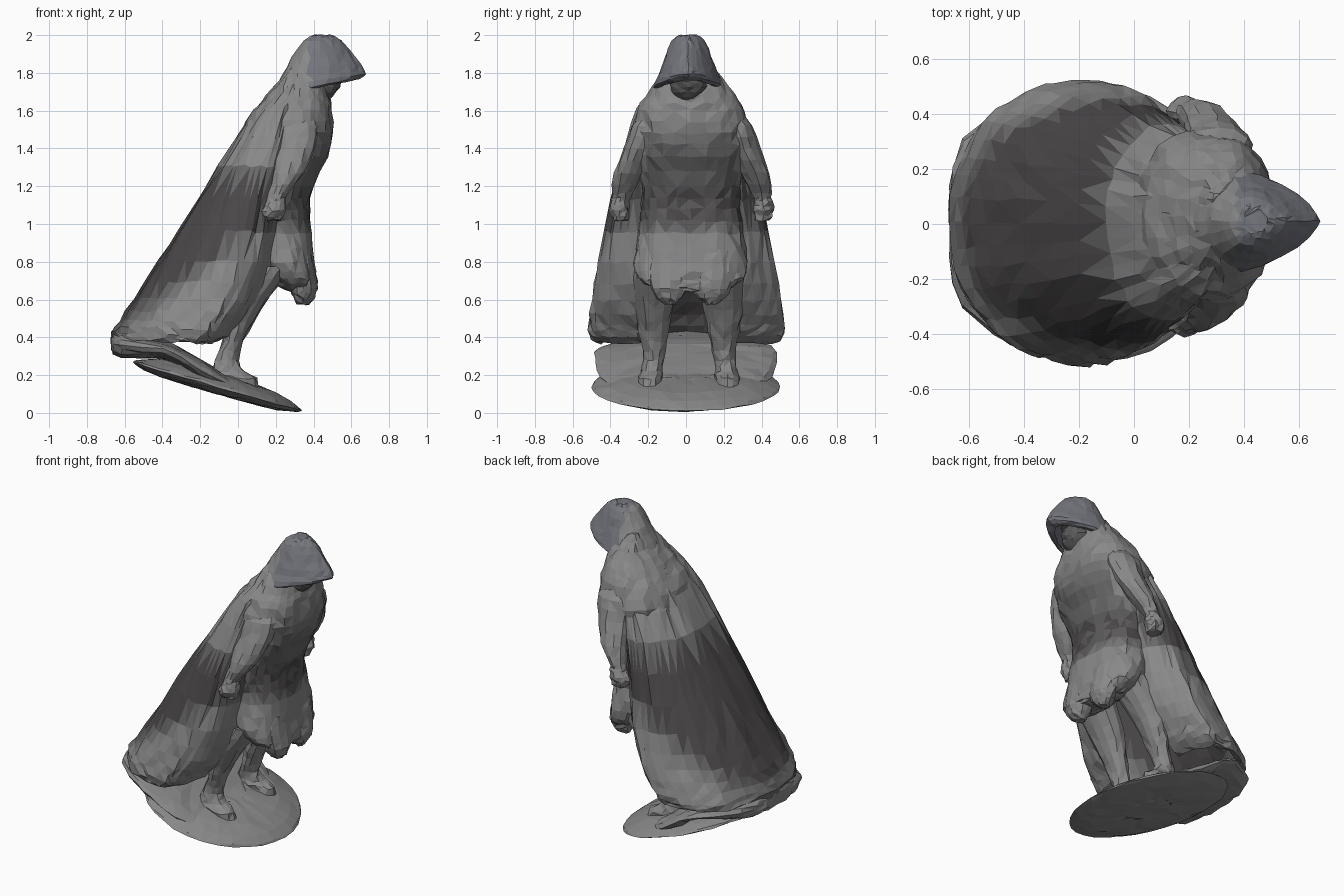
import bpy, bmesh, math, random
from mathutils import Vector

if "Cube" in bpy.data.objects:
    bpy.data.objects.remove(bpy.data.objects["Cube"])

random.seed(4)

# Weathering ramp from light stone to dark wash, plus a bluish hood tone
LIGHT, DARK, STEPS = Vector((0.25, 0.25, 0.25)), Vector((0.07, 0.064, 0.066)), 6
MATS = []
for i in range(STEPS):
    m = bpy.data.materials.new("stone_%d" % i)
    m.diffuse_color = (*LIGHT.lerp(DARK, i / (STEPS - 1)), 1)
    m.use_nodes = True
    m.node_tree.nodes["Principled BSDF"].inputs["Base Color"].default_value = m.diffuse_color
    MATS.append(m)
slate = bpy.data.materials.new("slate")
slate.diffuse_color = (0.18, 0.185, 0.21, 1)
slate.use_nodes = True
slate.node_tree.nodes["Principled BSDF"].inputs["Base Color"].default_value = slate.diffuse_color
MATS.append(slate)


def shade(t):
    return round(max(0.0, min(1.0, t + random.uniform(-0.06, 0.06))) * (STEPS - 1))


def fade(v, lo, hi):
    return max(0.0, min(1.0, (v - lo) / (hi - lo)))


def spow(v, p):
    return math.copysign(abs(v) ** p, v)


def section(z, x0, x1, ry, cy=0.0, n=22, p=1.0, front=1.0, tilt=0.0, taper=0.0):
    """Horizontal oval ring from x0 to x1; front and taper narrow the +x end."""
    cx, rx, pts = (x0 + x1) / 2, (x1 - x0) / 2, []
    for i in range(n):
        a = 2 * math.pi * i / n
        c, s = math.cos(a), math.sin(a)
        x = cx + rx * spow(c, p)
        y = cy + ry * spow(s, front if c > 0 else p) * (1 - taper * c)
        pts.append(Vector((x, y, z + tilt * (x - cx))))
    return pts


def catmull(a, b, c, d, t):
    return 0.5 * (2 * b + (c - a) * t + (2 * a - 5 * b + 4 * c - d) * t * t
                  + (3 * b - a - 3 * c + d) * t ** 3)


def loft(name, rings, steps=2, closed=True, jitter=0.006, paint=lambda c: 0):
    """Skin rings smoothly, roughen the surface and colour the faces by place."""
    full = []
    for i in range(len(rings) - 1):
        q = [rings[max(0, i - 1)], rings[i], rings[i + 1], rings[min(len(rings) - 1, i + 2)]]
        for k in range(steps):
            full.append([catmull(*p, k / steps) for p in zip(*q)])
    full.append(rings[-1])
    bm = bmesh.new()
    rows = []
    for ring in full:
        row = []
        for p in ring:
            v = p + Vector([random.uniform(-jitter, jitter) for _ in range(3)])
            v.z = max(v.z, 0.0)
            row.append(bm.verts.new(v))
        rows.append(row)
    n = len(rows[0])
    for r, s in zip(rows, rows[1:]):
        for i in range(n if closed else n - 1):
            j = (i + 1) % n
            bm.faces.new((r[i], r[j], s[j], s[i]))
    if closed:
        bm.faces.new(rows[0])
        bm.faces.new(rows[-1])
    bmesh.ops.recalc_face_normals(bm, faces=bm.faces)
    bmesh.ops.triangulate(bm, faces=bm.faces)
    for f in bm.faces:
        f.material_index = paint(f.calc_center_median())
    me = bpy.data.meshes.new(name)
    bm.to_mesh(me)
    bm.free()
    for m in MATS:
        me.materials.append(m)
    ob = bpy.data.objects.new(name, me)
    bpy.context.collection.objects.link(ob)
    return ob


def cloak_paint(c):
    return shade(fade(c.z - 0.75 * c.x, 0.82, 0.96) * fade(-c.z, -1.32, -1.18))


def tunic_paint(c):
    t = fade(c.z, 0.92, 1.02) * fade(-c.z, -1.3, -1.16)
    chest = 0.55 * fade(c.z, 1.1, 1.2) * fade(-c.z, -1.6, -1.4)
    return shade(max(t * 0.9, chest if abs(c.y - 0.03) < 0.24 else 0))


# Tilted lens-shaped base
base = []
for r, h in [(0.3, -0.036), (0.72, -0.03), (0.97, -0.008), (1.0, 0.012),
             (0.72, 0.06), (0.3, 0.078)]:
    base.append([Vector((-0.11 + 0.44 * r * math.cos(a), 0.49 * r * math.sin(a),
                         0.137 - 0.284 * 0.44 * r * math.cos(a) + h))
                 for a in [2 * math.pi * i / 32 for i in range(32)]])
loft("base", base, jitter=0.004)

# Train of the cloak running down onto the base (sections along x)
train = []
for x, z0, z1, ry in [(-0.67, 0.33, 0.40, 0.14), (-0.62, 0.29, 0.43, 0.31),
                      (-0.40, 0.285, 0.385, 0.47), (-0.30, 0.245, 0.34, 0.48),
                      (-0.20, 0.17, 0.285, 0.47), (-0.08, 0.12, 0.215, 0.43),
                      (0.02, 0.10, 0.15, 0.34)]:
    train.append([Vector((x, ry * spow(math.cos(a), 0.8),
                          (z0 + z1) / 2 + (z1 - z0) / 2 * spow(math.sin(a), 0.8)))
                  for a in [2 * math.pi * i / 20 for i in range(20)]])
loft("cloak_train", train)

# Open cloak whose front edges wrap inward: z, back x, widest x, front x, half width
cloak = []
for z, xb, cx, xf, w in [(0.385, -0.645, -0.25, -0.13, 0.47), (0.42, -0.65, -0.2, -0.05, 0.495),
                         (0.48, -0.61, -0.16, 0.0, 0.495), (0.60, -0.53, -0.08, 0.10, 0.48),
                         (0.80, -0.40, -0.01, 0.19, 0.445), (1.13, -0.19, 0.06, 0.24, 0.38),
                         (1.45, 0.01, 0.18, 0.30, 0.30), (1.60, 0.115, 0.24, 0.32, 0.24),
                         (1.72, 0.23, 0.30, 0.34, 0.15)]:
    ring = []
    for i in range(37):
        a = math.radians(-152 + 304 * i / 36)
        fold = 1 + 0.012 * math.sin(11 * a)
        c = math.cos(a)
        ring.append(Vector((cx - (cx - xb if c > 0 else xf - cx) * c * fold,
                            0.005 + w * spow(math.sin(a), 0.9) * fold, z)))
    cloak.append(ring)
cloak_ob = loft("cloak", cloak, closed=False, jitter=0.008, paint=cloak_paint)
solid = cloak_ob.modifiers.new("thickness", 'SOLIDIFY')
solid.thickness = 0.04
solid.offset = 0

# Shoulders, chest and tunic down to the hem: z, back x, front x, half width
body = [(1.86, 0.28, 0.40, 0.10), (1.77, 0.225, 0.46, 0.17), (1.68, 0.15, 0.485, 0.235),
        (1.60, 0.085, 0.495, 0.285), (1.48, 0.01, 0.505, 0.315), (1.36, 0.0, 0.475, 0.30),
        (1.20, 0.0, 0.395, 0.265), (1.08, 0.0, 0.38, 0.265), (0.95, 0.02, 0.39, 0.28),
        (0.80, 0.08, 0.405, 0.30), (0.71, 0.18, 0.41, 0.28), (0.67, 0.22, 0.405, 0.22),
        (0.645, 0.28, 0.39, 0.15)]
loft("tunic", [section(*b, cy=0.025, n=28, p=0.85, front=0.85) for b in body],
     jitter=0.008, paint=tunic_paint)

# Pointed hood with a hollow underside
hood = [(2.0, 0.40, 0.49, 0.045, 0.0), (1.97, 0.35, 0.55, 0.085, 0.0),
        (1.88, 0.285, 0.62, 0.12, 0.0), (1.80, 0.235, 0.67, 0.15, 0.05),
        (1.735, 0.19, 0.665, 0.175, 0.2), (1.725, 0.25, 0.61, 0.14, 0.2),
        (1.79, 0.30, 0.56, 0.10, 0.0)]
loft("hood", [section(z, a, b, r, cy=0.012, front=1.2, tilt=t, taper=0.3)
              for z, a, b, r, t in hood],
     jitter=0.004, paint=lambda c: len(MATS) - 1 if c.x > 0.38 else 0)

# Shadowed face inside the hood
face = [(1.80, 0.38, 0.52, 0.07), (1.75, 0.36, 0.545, 0.095), (1.70, 0.36, 0.525, 0.09),
        (1.65, 0.38, 0.48, 0.05)]
loft("face", [section(*f, cy=0.012, n=14) for f in face], paint=lambda c: STEPS - 2)

# Arms with hands, and legs with boots, one of each per side
arm = [(1.62, 0.22, 0.38, 0.05, 0.19), (1.52, 0.19, 0.43, 0.08, 0.24),
       (1.40, 0.19, 0.41, 0.08, 0.28), (1.27, 0.18, 0.35, 0.075, 0.335),
       (1.16, 0.16, 0.265, 0.052, 0.37), (1.12, 0.15, 0.25, 0.046, 0.38),
       (1.07, 0.12, 0.255, 0.055, 0.383), (1.02, 0.14, 0.23, 0.04, 0.375)]
leg = [(0.78, 0.06, 0.30, 0.13, 0.16), (0.62, -0.02, 0.17, 0.115, 0.18),
       (0.48, -0.06, 0.085, 0.09, 0.185), (0.38, -0.08, 0.03, 0.07, 0.185),
       (0.28, -0.12, 0.0, 0.055, 0.19), (0.22, -0.14, 0.035, 0.06, 0.195),
       (0.18, -0.12, 0.10, 0.066, 0.205), (0.11, 0.0, 0.11, 0.055, 0.205)]
panel = [(0.86, 0.30, 0.385, 0.10), (0.75, 0.27, 0.412, 0.12), (0.66, 0.28, 0.42, 0.10),
         (0.61, 0.295, 0.405, 0.07), (0.575, 0.31, 0.38, 0.03)]
for side, label in ((-1, "right"), (1, "left")):
    loft(label + "_arm", [section(z, a, b, r, cy=side * y + 0.03, n=12)
                          for z, a, b, r, y in arm])
    loft(label + "_leg", [section(z, a, b, r, cy=side * y + 0.015, n=12)
                          for z, a, b, r, y in leg])
    # Lapped skirt panel hanging below the hem
    loft(label + "_skirt_panel", [section(*q, cy=side * 0.11 + 0.025, n=12) for q in panel])
